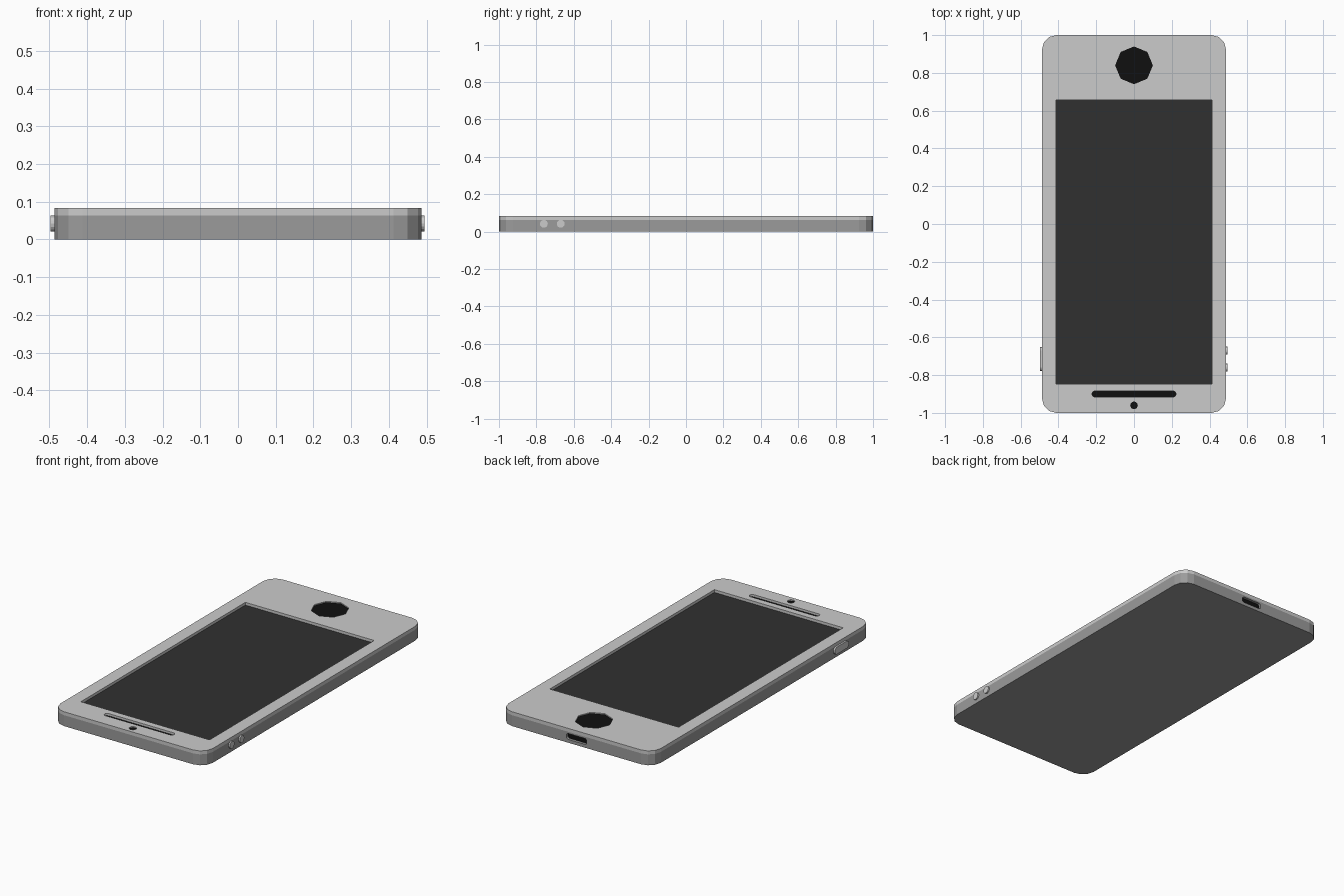
import bpy, bmesh
from math import sin, cos, pi
from mathutils import Matrix

if "Cube" in bpy.data.objects:
    bpy.data.objects.remove(bpy.data.objects["Cube"])

def material(name, v):
    m = bpy.data.materials.new(name)
    m.diffuse_color = (v, v, v, 1)
    m.use_nodes = True
    m.node_tree.nodes["Principled BSDF"].inputs["Base Color"].default_value = m.diffuse_color
    return m

casing = material("casing", 0.33)
glass = material("glass", 0.03)
black = material("black", 0.005)

def rounded(w, h, r, seg, cx=0, cy=0):
    """Outline of a rounded rectangle with half sizes w, h."""
    pts = []
    for q, (sx, sy) in enumerate([(1, 1), (-1, 1), (-1, -1), (1, -1)]):
        for i in range(seg + 1):
            a = pi / 2 * (q + i / seg)
            pts.append((cx + sx * (w - r) + r * cos(a), cy + sy * (h - r) + r * sin(a)))
    return pts

def ngon(r, n, cx=0, cy=0):
    return [(cx + r * cos(2 * pi * i / n), cy + r * sin(2 * pi * i / n)) for i in range(n)]

def rect(w, h, cx, cy):
    return [(cx + sx * w, cy + sy * h) for sx, sy in ((1, 1), (-1, 1), (-1, -1), (1, -1))]

def prism(name, outlines, lo, hi, mat=None, axis='Z'):
    """Extrude outlines (first outer, rest holes) from lo to hi along an axis."""
    cu = bpy.data.curves.new(name, 'CURVE')
    cu.dimensions = '2D'
    cu.fill_mode = 'BOTH'
    cu.extrude = (hi - lo) / 2
    for pts in outlines:
        s = cu.splines.new('POLY')
        s.points.add(len(pts) - 1)
        for p, (x, y) in zip(s.points, pts):
            p.co = (x, y, 0, 1)
        s.use_cyclic_u = True
    tmp = bpy.data.objects.new(name + "_curve", cu)
    bpy.context.collection.objects.link(tmp)
    bpy.context.view_layer.update()
    me = bpy.data.meshes.new_from_object(tmp.evaluated_get(bpy.context.evaluated_depsgraph_get()))
    bpy.data.objects.remove(tmp)
    me.transform(Matrix.Translation((0, 0, (lo + hi) / 2)))
    if axis == 'X':    # outline is (y, z)
        me.transform(Matrix(((0, 0, 1, 0), (1, 0, 0, 0), (0, 1, 0, 0), (0, 0, 0, 1))))
    elif axis == 'Y':  # outline is (x, z)
        me.transform(Matrix(((1, 0, 0, 0), (0, 0, 1, 0), (0, 1, 0, 0), (0, 0, 0, 1))))
    bm = bmesh.new()
    bm.from_mesh(me)
    bmesh.ops.remove_doubles(bm, verts=bm.verts, dist=1e-5)
    bmesh.ops.recalc_face_normals(bm, faces=bm.faces)
    for f in bm.faces:
        f.smooth = False
    bm.to_mesh(me)
    bm.free()
    me.materials.clear()
    if mat:
        me.materials.append(mat)
    ob = bpy.data.objects.new(name, me)
    bpy.context.collection.objects.link(ob)
    return ob

SEAM, TOP, MID = 0.063, 0.083, 0.042
outer = rounded(0.487, 1.0, 0.075, 3)
screen_hole = rect(0.412, 0.752, 0, -0.096)
home_hole = ngon(0.1, 8, 0, 0.84)
slot_hole = rounded(0.222, 0.0155, 0.015, 4, 0, -0.9)
lens_hole = ngon(0.02, 16, 0, -0.96)

# Casing, and front frame with its openings
body = prism("casing", [outer], 0, SEAM, casing)
prism("front_frame", [outer, screen_hole, home_hole, slot_hole, lens_hole], SEAM, TOP)

# Dark inserts inside the openings
prism("screen", [screen_hole], SEAM, 0.067, glass)
prism("home_button", [home_hole], SEAM, 0.077, black)
prism("speaker_slot", [slot_hole], SEAM, 0.070, black)
prism("front_lens", [lens_hole], SEAM, 0.077, black)

# Charging port cut into the end, with a dark floor
port = rounded(0.065, 0.017, 0.013, 4, 0, 0.036)
cutter = prism("port_cutter", [port], 0.975, 1.05, black, 'Y')
cutter.hide_render = True
cutter.hide_set(True)
cut = body.modifiers.new("port", 'BOOLEAN')
cut.operation = 'DIFFERENCE'
cut.object = cutter
cut.solver = 'EXACT'
prism("port_floor", [port], 0.970, 0.985, black, 'Y')

# Side buttons: two round on the right, one long on the left
for i, y in enumerate((-0.76, -0.67)):
    prism(f"volume_button_{i + 1}", [ngon(0.021, 16, y, MID)], 0.475, 0.495, None, 'X')
prism("power_button", [rounded(0.064, 0.021, 0.02, 4, -0.714, MID)], -0.497, -0.475, None, 'X')
